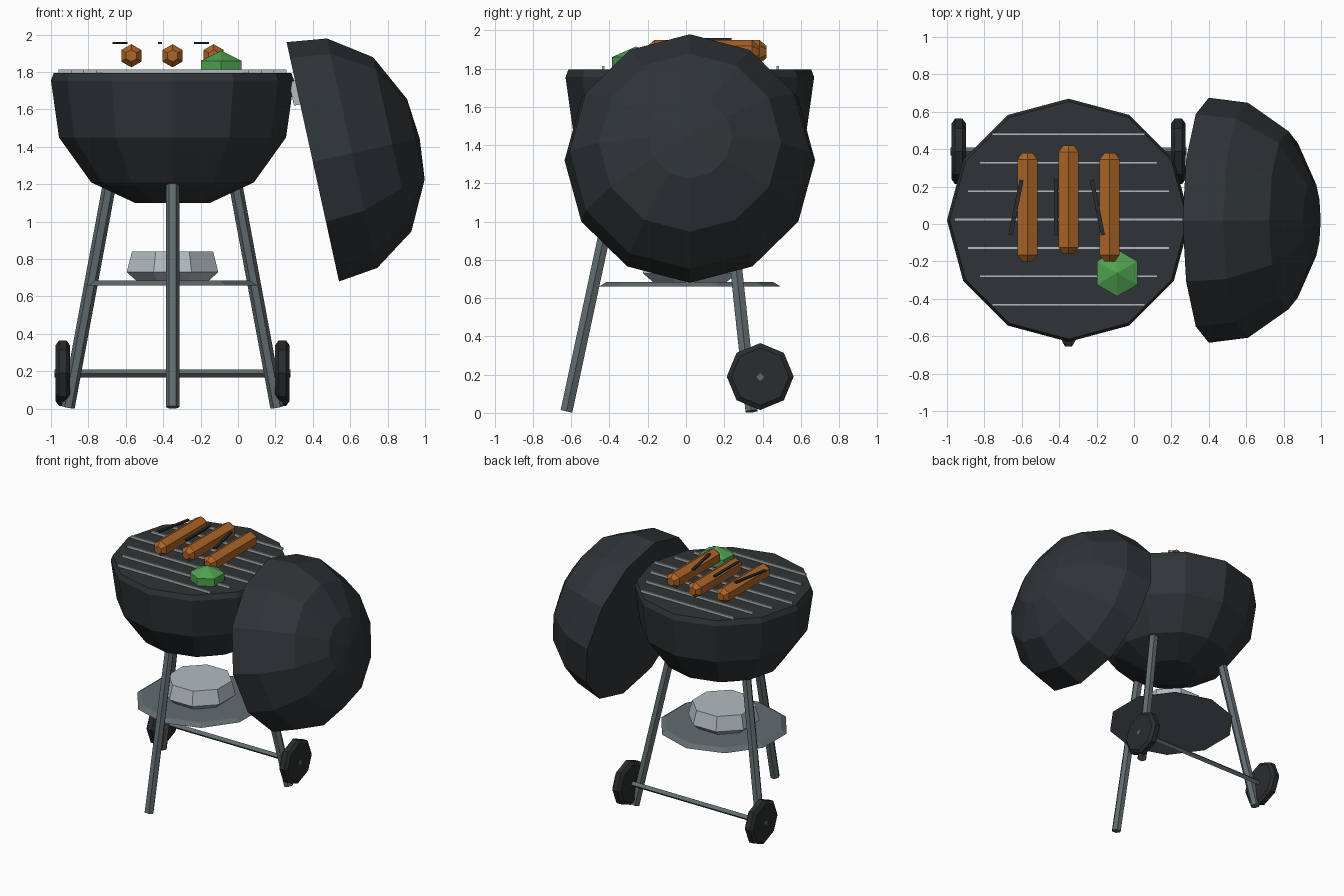
import bpy, bmesh
from math import pi, cos, sin, atan2
from mathutils import Vector, Euler

if "Cube" in bpy.data.objects:
    bpy.data.objects.remove(bpy.data.objects["Cube"])

CX, CY = -0.35, 0.02


def mat(name, rgb):
    m = bpy.data.materials.new(name)
    m.diffuse_color = (*rgb, 1)
    m.use_nodes = True
    m.node_tree.nodes["Principled BSDF"].inputs["Base Color"].default_value = m.diffuse_color
    return m


CHAR = mat("charcoal", (0.028, 0.034, 0.037))
RUBBER = mat("rubber", (0.022, 0.026, 0.028))
STEEL = mat("steel", (0.12, 0.15, 0.16))
BRIGHT = mat("bright_steel", (0.45, 0.5, 0.53))
SAUSAGE = mat("sausage", (0.42, 0.13, 0.02))
GREEN = mat("green", (0.08, 0.36, 0.08))


def finish(bm, name, m, loc, rot):
    bmesh.ops.recalc_face_normals(bm, faces=bm.faces)
    me = bpy.data.meshes.new(name)
    bm.to_mesh(me)
    bm.free()
    ob = bpy.data.objects.new(name, me)
    bpy.context.collection.objects.link(ob)
    me.materials.append(m)
    ob.location, ob.rotation_euler = loc, rot
    return ob


def lathe(name, profile, n, m, loc=(0, 0, 0), rot=(0, 0, 0), start=0.0):
    """Closed solid with n sides from (radius, z) pairs; radius 0 is a point."""
    bm = bmesh.new()
    rings = []
    for r, z in profile:
        k = 1 if r == 0 else n
        rings.append([bm.verts.new((r * cos(start + 2 * pi * i / n),
                                    r * sin(start + 2 * pi * i / n), z)) for i in range(k)])
    for a, b in zip(rings, rings[1:]):
        for i in range(n):
            j = (i + 1) % n
            if len(b) == 1:
                bm.faces.new((a[i], a[j], b[0]))
            else:
                bm.faces.new((a[i], a[j], b[j], b[i]))
    for ring in (rings[0], rings[-1]):
        if len(ring) > 1:
            bm.faces.new(ring)
    return finish(bm, name, m, loc, rot)


def rod(name, p, q, r, n, m):
    d = Vector(q) - Vector(p)
    return lathe(name, [(r, 0), (r, d.length)], n, m, p, d.to_track_quat('Z', 'Y').to_euler())


def box(name, size, m, loc, rot=(0, 0, 0)):
    bm = bmesh.new()
    bmesh.ops.create_cube(bm, size=1)
    bmesh.ops.scale(bm, vec=size, verts=bm.verts)
    return finish(bm, name, m, loc, rot)


# Kettle bowl and open lid
lathe("bowl", [(0.2, 1.10), (0.435, 1.21), (0.607, 1.45), (0.65, 1.755), (0.635, 1.795)],
      12, CHAR, (CX, CY, 0))
lathe("lid", [(0.655, 0), (0.628, 0.215), (0.477, 0.435), (0.22, 0.564), (0, 0.585)],
      12, CHAR, (0.40, CY, 1.32), (0, atan2(0.977, 0.214), 0))
box("lid_hinge", (0.06, 0.08, 0.13), BRIGHT, (0.315, CY, 1.69), (0, -0.21, 0))

# Grate bars
for i, half in enumerate((0.41, 0.475, 0.54, 0.61, 0.54, 0.475, 0.41)):
    box("grate_bar", (2 * half, 0.014, 0.018), BRIGHT, (CX, 0.48 - 0.152 * i, 1.805))

# Three splayed legs
for name, a in (("front_leg", -pi / 2), ("right_leg", pi / 6), ("left_leg", 5 * pi / 6)):
    rod(name, (CX + 0.645 * cos(a), CY + 0.645 * sin(a), 0.008),
        (CX + 0.385 * cos(a), CY + 0.385 * sin(a), 1.22), 0.036, 6, STEEL)

# Lower shelf and ash pan
lathe("shelf", [(0.475, 0.66), (0.435, 0.685)], 10, STEEL, (CX, CY, 0), start=pi / 2)
lathe("ash_pan", [(0.21, 0.685), (0.265, 0.73), (0.235, 0.84)], 8, BRIGHT,
      (CX, CY, 0), start=pi / 8)

# Axle and wheels
rod("axle", (CX - 0.63, 0.388, 0.188), (CX + 0.63, 0.388, 0.188), 0.021, 4, STEEL)
for side in (-1, 1):
    lathe("wheel", [(0.15, -0.038), (0.175, -0.02), (0.175, 0.02), (0.15, 0.038)], 8, RUBBER,
          (CX + side * 0.587, 0.388, 0.19), (0, pi / 2, 0))

# Sausages with dark strips beside them
for x, y in ((-0.57, 0.09), (-0.35, 0.13), (-0.13, 0.09)):
    lathe("sausage", [(0.032, -0.29), (0.062, -0.255), (0.062, 0.255), (0.032, 0.29)], 6,
          SAUSAGE, (x, y, 1.887), (-pi / 2, 0, 0), pi / 6)
for x, a in ((-0.631, -0.2), (-0.417, 0), (-0.196, 0.2)):
    box("dark_strip", (0.022, 0.3, 0.012), RUBBER, (x, 0.088, 1.955), (0, 0, a))

# Green pepper
lathe("pepper", [(0.125, 1.80), (0.125, 1.86), (0, 1.915)], 6, GREEN,
      (-0.09, -0.262, 0), start=pi / 2)
